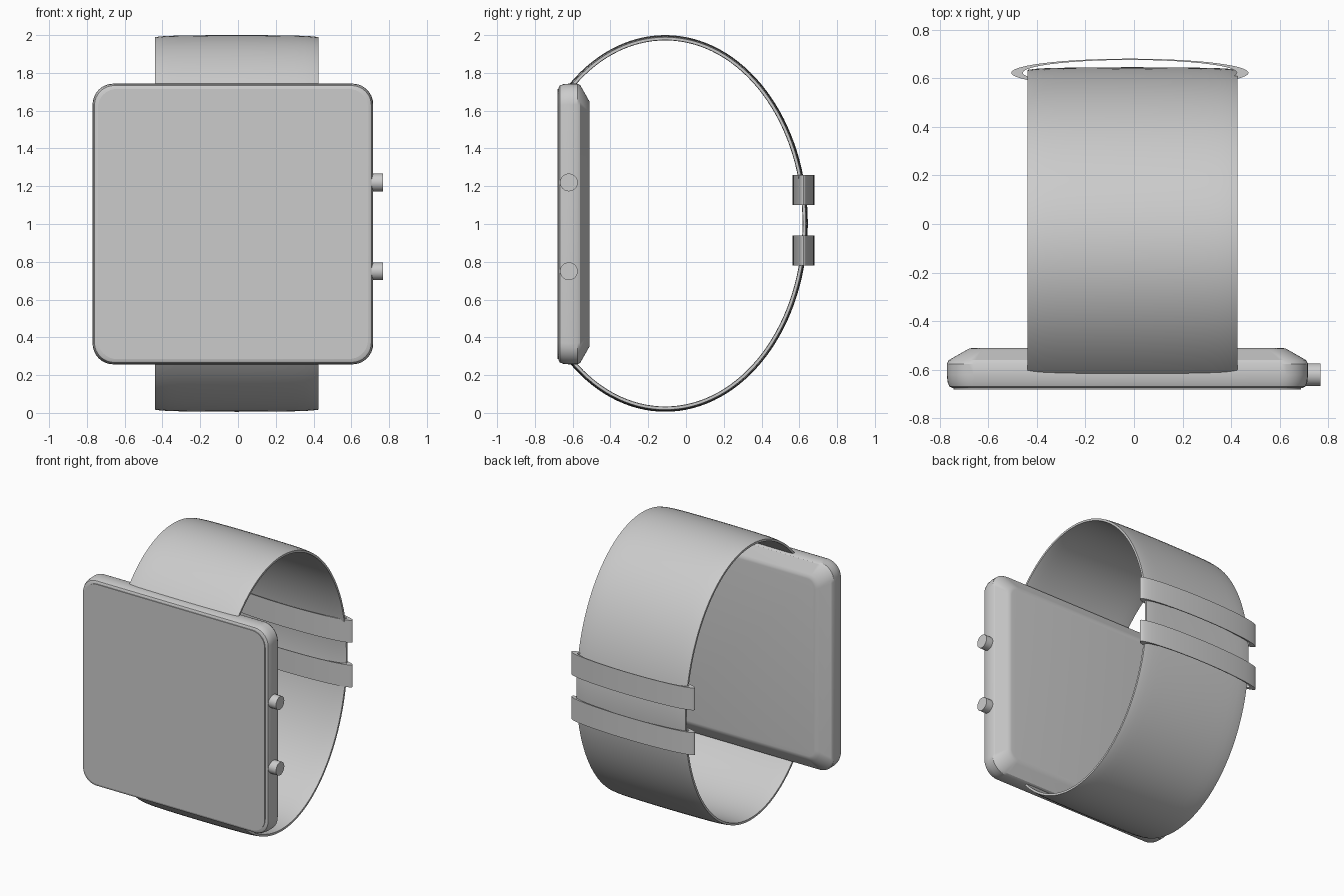
import bpy, bmesh
from math import sin, cos, pi, radians, asin

cube = bpy.data.objects.get("Cube")
if cube:
    bpy.data.objects.remove(cube)

grey = bpy.data.materials.new("light_grey")
grey.use_nodes = True
colour = (0.6, 0.6, 0.6, 1)
grey.diffuse_color = colour
grey.node_tree.nodes["Principled BSDF"].inputs["Base Color"].default_value = colour


def loft(name, rings, caps=True, closed=False, angle=30):
    """Skin a list of equal-length closed point rings."""
    bm = bmesh.new()
    rows = [[bm.verts.new(p) for p in ring] for ring in rings]
    pairs = list(zip(rows, rows[1:]))
    if closed:
        pairs.append((rows[-1], rows[0]))
    for a, b in pairs:
        for i in range(len(a)):
            j = (i + 1) % len(a)
            bm.faces.new((a[i], a[j], b[j], b[i]))
    if caps and not closed:
        bm.faces.new(rows[0])
        bm.faces.new(rows[-1])
    bmesh.ops.recalc_face_normals(bm, faces=bm.faces)
    mesh = bpy.data.meshes.new(name)
    bm.to_mesh(mesh)
    bm.free()
    mesh.materials.append(grey)
    obj = bpy.data.objects.new(name, mesh)
    bpy.context.collection.objects.link(obj)
    bpy.ops.object.select_all(action="DESELECT")
    obj.select_set(True)
    bpy.context.view_layer.objects.active = obj
    bpy.ops.object.shade_smooth_by_angle(angle=radians(angle))
    return obj


def rounded_square(y, half, radius, cx=-0.027, cz=1.0, steps=8):
    points = []
    for corner, (sx, sz) in enumerate([(1, 1), (-1, 1), (-1, -1), (1, -1)]):
        for k in range(steps + 1):
            a = (corner + k / steps) * pi / 2
            points.append((cx + sx * (half - radius) + radius * cos(a), y,
                           cz + sz * (half - radius) + radius * sin(a)))
    return points


# Case with a rounded front edge and sloping back
case_profile = [(-0.674, 0.722, 0.1), (-0.668, 0.733, 0.105), (-0.65, 0.74, 0.11),
                (-0.62, 0.743, 0.11), (-0.575, 0.743, 0.11), (-0.56, 0.735, 0.11),
                (-0.52, 0.665, 0.08), (-0.512, 0.65, 0.07), (-0.51, 0.635, 0.06)]
loft("case", [rounded_square(*p) for p in case_profile])

# Screen plate
loft("screen", [rounded_square(y, 0.715, 0.1) for y in (-0.67, -0.68)])

# Side buttons
for name, z in (("upper_button", 1.22), ("lower_button", 0.75)):
    loft(name, [[(x, -0.62 + 0.047 * cos(k * pi / 16), z + 0.047 * sin(k * pi / 16))
                 for k in range(32)] for x in (0.70, 0.768)])

# Strap: a crowned cross-section swept round an ellipse, both ends in the case
section = []
for side in (1, -1):
    for k in range(17):
        u = -cos(k * pi / 16) * side
        drop = 0.005 * u * u + 0.006 * u ** 12
        section.append((-0.007 + 0.432 * u, side * 0.012 - drop - 0.012
                        if side > 0 else -0.025 - 0.005 * u * u + 0.004 * u ** 12))
start = asin(-0.53 / 0.752)
strap_rings = []
for k in range(97):
    t = start + (pi - 2 * start) * k / 96
    strap_rings.append([(x, -0.11 + (0.755 + d) * sin(t), 1.003 + (0.997 + d) * cos(t))
                        for x, d in section])
loft("strap", strap_rings, angle=50)


# Keeper loops: hollow flattened ovals round the back of the strap
def oval(rx, ry, z):
    return [(-0.017 + rx * cos(k * pi / 48), 0.622 + ry * sin(k * pi / 48), z)
            for k in range(96)]


for name, low in (("upper_keeper_loop", 1.10), ("lower_keeper_loop", 0.78)):
    high = low + 0.16
    loft(name, [oval(0.488, 0.058, low), oval(0.488, 0.058, high),
                oval(0.44, 0.053, high), oval(0.44, 0.053, low)], closed=True)
